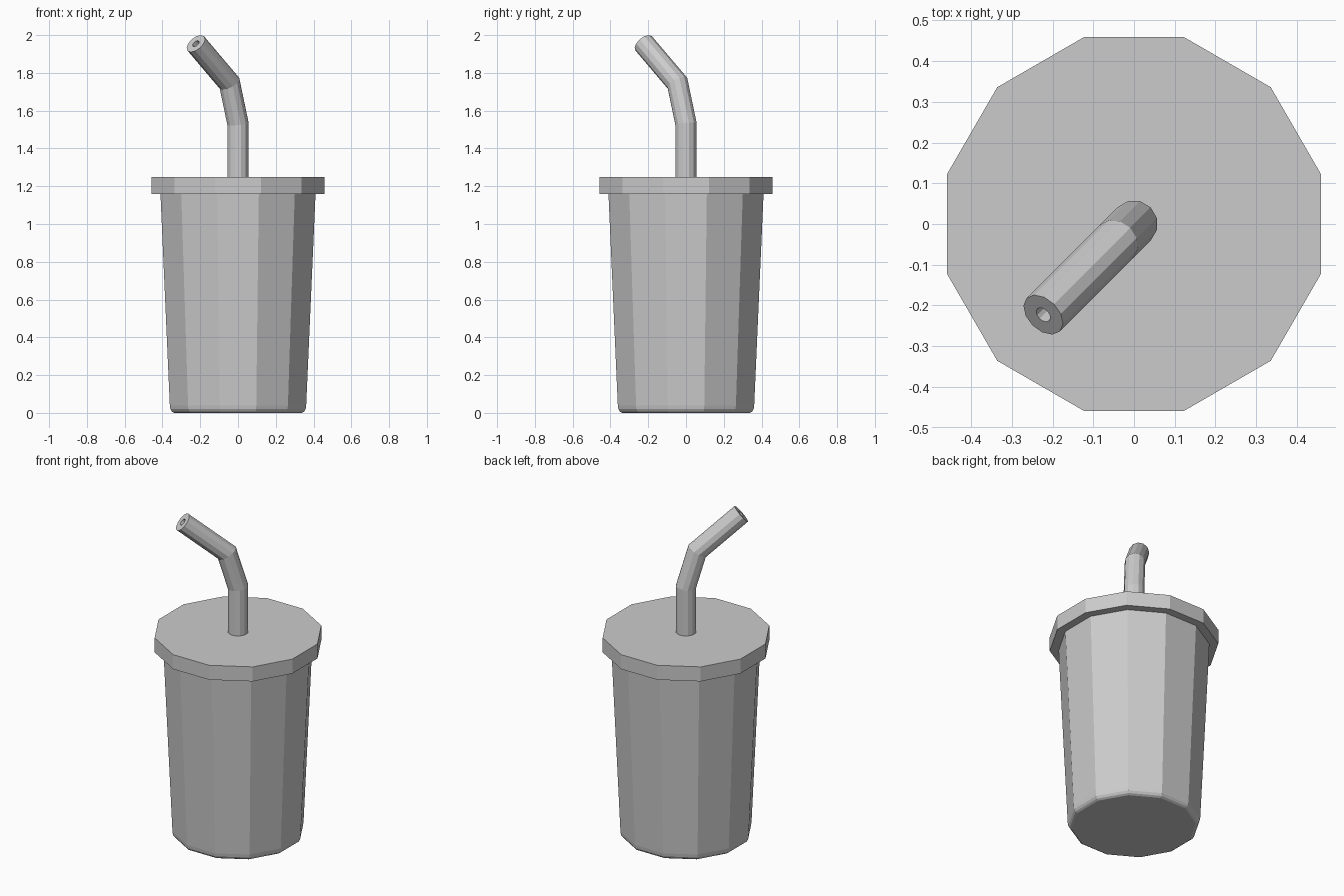
import bpy, bmesh
from math import cos, sin, pi
from mathutils import Vector

SIDES = 12

cube = bpy.data.objects.get("Cube")
if cube:
    bpy.data.objects.remove(cube)

grey = bpy.data.materials.new("plain grey")
grey.use_nodes = True
colour = (0.6, 0.6, 0.6, 1)
grey.diffuse_color = colour
grey.node_tree.nodes["Principled BSDF"].inputs["Base Color"].default_value = colour


def circle(apothem, z):
    """Regular polygon with a flat side facing front."""
    r = apothem / cos(pi / SIDES)
    return [Vector((r * cos((i + 0.5) * 2 * pi / SIDES),
                    r * sin((i + 0.5) * 2 * pi / SIDES), z)) for i in range(SIDES)]


def sweep(radius, path):
    """Rings along a path, mitred at each bend."""
    pts = [Vector(p) for p in path]
    rings = [circle(radius, pts[0].z)]
    for i in range(1, len(pts)):
        d = (pts[i] - pts[i - 1]).normalized()
        n = d + (pts[i + 1] - pts[i]).normalized() if i + 1 < len(pts) else d
        rings.append([v + d * ((pts[i] - v).dot(n) / d.dot(n)) for v in rings[-1]])
    return rings


def loft(name, rings, caps=True):
    """Join successive rings with flat faces and close both ends."""
    bm = bmesh.new()
    loops = [[bm.verts.new(v) for v in ring] for ring in rings]
    for a, b in zip(loops, loops[1:]):
        for i in range(SIDES):
            j = (i + 1) % SIDES
            bm.faces.new((a[i], a[j], b[j], b[i]))
    if caps:
        bm.faces.new(loops[0])
        bm.faces.new(loops[-1])
    bmesh.ops.recalc_face_normals(bm, faces=bm.faces)
    mesh = bpy.data.meshes.new(name)
    bm.to_mesh(mesh)
    bm.free()
    mesh.materials.append(grey)
    obj = bpy.data.objects.new(name, mesh)
    bpy.context.collection.objects.link(obj)
    return obj


# Tapered cup with a rounded bottom edge
cup_profile = [(0.338, 0), (0.35, 0.007), (0.358, 0.02), (0.361, 0.04), (0.411, 1.17)]
loft("cup", [circle(r, z) for r, z in cup_profile])

# Overhanging lid
loft("lid", [circle(0.459, 1.16), circle(0.459, 1.25)])

# Bent straw: outer wall, end rim, then bore back down
path = [(0, 0, 1.24), (0, 0, 1.53), (-0.045, -0.045, 1.745), (-0.223, -0.223, 1.955)]
loft("straw", sweep(0.056, path) + sweep(0.02, path)[::-1])
